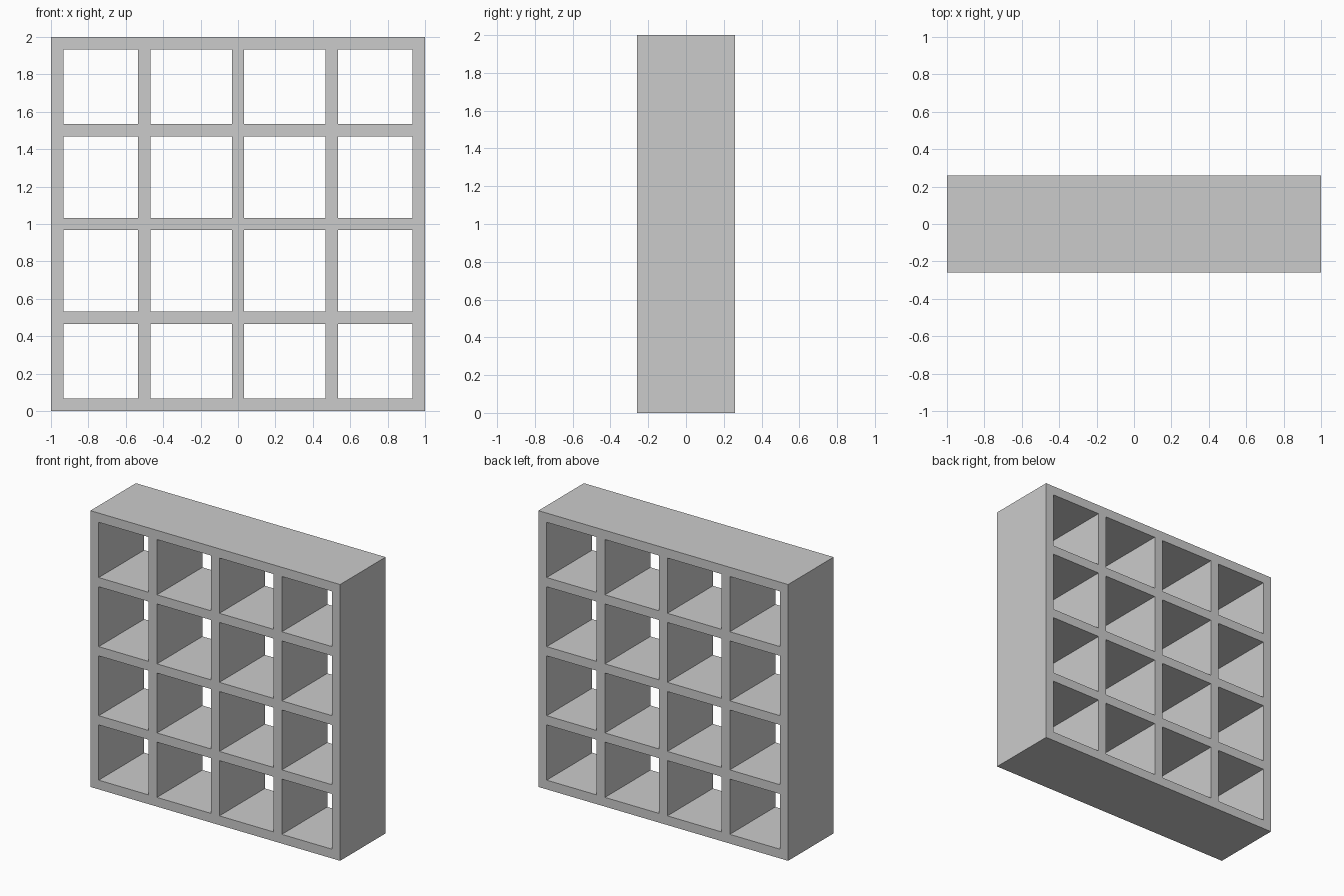
import bpy, bmesh
from mathutils import Vector

if "Cube" in bpy.data.objects:
    bpy.data.objects.remove(bpy.data.objects["Cube"])

DEPTH = 0.52
T = 0.0667            # board thickness
H = T / 2

# Board edges across the unit: outer boards sit inside the 2 x 2 outline,
# inner boards are centred on -0.5, 0 and 0.5
edges = [-1, -1 + T]
for c in (-0.5, 0, 0.5):
    edges += [c - H, c + H]
edges += [1 - T, 1]

# Front lattice: every grid cell except the sixteen openings
bm = bmesh.new()
n = len(edges)
verts = [[bm.verts.new((x, -DEPTH / 2, z + 1)) for z in edges] for x in edges]
for i in range(n - 1):
    for j in range(n - 1):
        if i % 2 and j % 2:
            continue  # open compartment
        bm.faces.new((verts[i][j], verts[i + 1][j],
                      verts[i + 1][j + 1], verts[i][j + 1]))

# Extrude to full depth, keeping the front faces
res = bmesh.ops.extrude_face_region(bm, geom=bm.faces[:], use_keep_orig=True)
back = [g for g in res["geom"] if isinstance(g, bmesh.types.BMVert)]
bmesh.ops.translate(bm, verts=back, vec=Vector((0, DEPTH, 0)))
bmesh.ops.recalc_face_normals(bm, faces=bm.faces[:])

mesh = bpy.data.meshes.new("cube_shelf")
bm.to_mesh(mesh)
bm.free()
shelf = bpy.data.objects.new("cube_shelf", mesh)
bpy.context.collection.objects.link(shelf)
